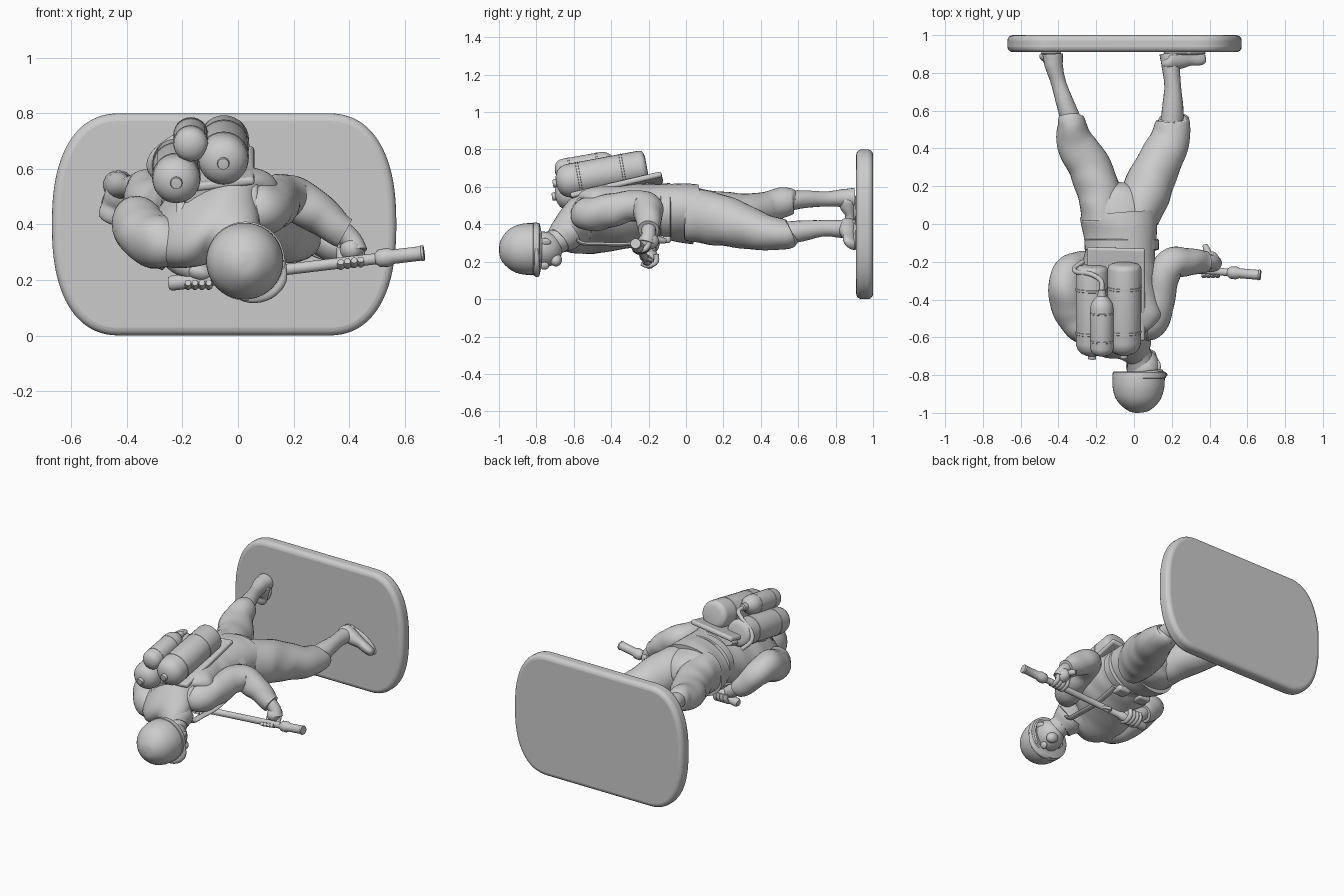
import bpy, bmesh, math
from mathutils import Vector, Matrix


def finish(name, bm):
    bmesh.ops.recalc_face_normals(bm, faces=bm.faces)
    me = bpy.data.meshes.new(name)
    bm.to_mesh(me)
    bm.free()
    ob = bpy.data.objects.new(name, me)
    bpy.context.collection.objects.link(ob)
    return ob


def spline(rows, n):
    """Catmull-Rom resampling of rows of numbers."""
    out = []
    for i in range(len(rows) - 1):
        p0, p1 = rows[max(i - 1, 0)], rows[i]
        p2, p3 = rows[i + 1], rows[min(i + 2, len(rows) - 1)]
        for j in range(n):
            t = j / n
            out.append([.5 * (2 * b + (c - a) * t + (2 * a - 5 * b + 4 * c - d) * t * t
                              + (3 * b - a - 3 * c + d) * t ** 3)
                        for a, b, c, d in zip(p0, p1, p2, p3)])
    out.append(list(rows[-1]))
    return out


def tube(name, rows, sides=24, n=6, fold=0.0, freq=60):
    """Loft along rows of x, y, z, radius[, second radius, shear of z by x]."""
    rows = [tuple(r) + (r[3], 0)[len(r) - 4:] for r in rows]
    pts = spline(rows, n)
    bm, rings, u, s = bmesh.new(), [], None, 0
    for i, p in enumerate(pts):
        c = Vector(p[:3])
        a, b = Vector(pts[max(i - 1, 0)][:3]), Vector(pts[min(i + 1, len(pts) - 1)][:3])
        t = (b - a).normalized()
        s += (c - a).length
        if u is None:
            u = Vector((1, 0, 0)) if abs(t.x) < .85 else Vector((0, 1, 0))
        u = (u - t * u.dot(t)).normalized()
        v = t.cross(u)
        ring = []
        for k in range(sides):
            an = 2 * math.pi * k / sides
            f = 1 + fold * (math.sin(freq * s + 2.6 * math.sin(an + 1)) * (.6 + .4 * math.sin(2 * an))
                            + .7 * math.sin(3 * an + 25 * s))
            o = (u * math.cos(an) * p[3] + v * math.sin(an) * p[4]) * f
            o.z += p[5] * o.x
            ring.append(bm.verts.new(c + o))
        rings.append(ring)
    for r, q in zip(rings, rings[1:]):
        for k in range(sides):
            bm.faces.new((r[k], r[(k + 1) % sides], q[(k + 1) % sides], q[k]))
    bm.faces.new(rings[0])
    bm.faces.new(rings[-1])
    return finish(name, bm)


def turned(name, a, b, profile, sides=28):
    """Straight turned part: profile of (fraction along a-b, radius)."""
    a, b = Vector(a), Vector(b)
    return tube(name, [(*a.lerp(b, t), r) for t, r in profile], sides, 1)


def ball(name, c, r, rot=0):
    bm = bmesh.new()
    bmesh.ops.create_uvsphere(bm, u_segments=24, v_segments=16, radius=1,
                              matrix=Matrix.Translation(c) @ Matrix.Rotation(rot, 4, 'Y') @ Matrix.Diagonal((*r, 1)))
    return finish(name, bm)


def bevel(ob, w):
    m = ob.modifiers.new("bevel", 'BEVEL')
    m.width, m.segments, m.limit_method = w, 4, 'ANGLE'


# base plate standing upright behind the feet
bm = bmesh.new()
outline = []
for k in range(96):
    a = 2 * math.pi * (k + .5) / 96
    ca, sa = math.cos(a), math.sin(a)
    outline.append(bm.verts.new((-.05 + math.copysign(.37, ca) + .25 * math.copysign(abs(ca) ** .84, ca), .91,
                                 .4 + .4 * math.copysign(abs(sa) ** .84, sa))))
face = bm.faces.new(outline)
ext = bmesh.ops.extrude_face_region(bm, geom=[face])
bmesh.ops.translate(bm, vec=(0, .09, 0), verts=[v for v in ext['geom'] if isinstance(v, bmesh.types.BMVert)])
bevel(finish("base_plate", bm), .028)

# jacket, hem and belt
tube("jacket", [(.01, -.69, .30, .065, .07, .1), (-.02, -.64, .36, .11, .09, .2), (-.07, -.58, .40, .2, .125, .25),
                (-.09, -.48, .425, .24, .145, .2), (-.09, -.35, .44, .22, .16, .13),
                (-.08, -.22, .455, .20, .155, .08), (-.07, -.12, .465, .19, .145, 0),
                (-.075, -.02, .46, .205, .152, 0), (-.08, .05, .455, .212, .155, 0)], 40, 6, .016, 45)
tube("belt", [(-.065, -.14, .465, .18, .14), (-.065, -.135, .465, .196, .153),
              (-.065, -.085, .465, .198, .155), (-.065, -.08, .465, .19, .15)], 40, 1)
tube("seat_of_breeches", [(-.08, .0, .455, .2, .145), (-.075, .1, .45, .2, .135),
                          (-.065, .17, .44, .14, .105), (-.06, .21, .43, .05, .04)], 32, 5, .012)
tube("collar", [(-.01, -.615, .365, .10, .09), (.0, -.65, .34, .095, .09), (.015, -.68, .315, .075, .075)], 28, 3)

# legs: breeches, cuffs, wrapped shins
tube("breeches_left", [(-.17, .02, .46, .11, .13), (-.18, .15, .46, .115, .12), (-.235, .3, .465, .113, .1),
                       (-.31, .43, .49, .10, .085), (-.33, .53, .52, .075, .08), (-.335, .565, .53, .066, .066),
                       (-.335, .585, .53, .045, .045)], 28, 8, .018, 42)
tube("breeches_right", [(.03, .02, .45, .10, .14), (.06, .15, .43, .13, .14), (.12, .3, .39, .12, .12),
                        (.185, .43, .355, .108, .095), (.205, .53, .345, .092, .08),
                        (.205, .56, .35, .075, .068), (.205, .57, .355, .05, .05)], 28, 8, .018, 42)
tube("shin_left", [(-.33, .54, .525, .055), (-.365, .64, .535, .047), (-.4, .75, .535, .04),
                   (-.425, .84, .54, .048), (-.43, .9, .54, .055)], 20, 6, .015, 130)
tube("shin_right", [(.2, .52, .35, .062), (.205, .62, .365, .056), (.205, .73, .378, .044),
                    (.195, .83, .375, .048), (.19, .9, .37, .055)], 20, 6, .015, 130)

# boots with soles
for side, heel, toe in (("left", (-.42, .54), (-.46, .415)), ("right", (.175, .395), (.36, .29))):
    h, w = Vector((heel[0], 0, heel[1])), Vector((toe[0], 0, toe[1]))
    rows = []
    for t, y, width, height in ((-.08, .87, .02, .02), (0, .865, .046, .046), (.3, .867, .05, .046),
                                (.6, .88, .048, .033), (.85, .882, .05, .03), (1, .887, .042, .025),
                                (1.06, .89, .018, .014)):
        p = h.lerp(w, t)
        # the loft frame starts from y when the boot points along x
        rows.append((p.x, y, p.z, *((height, width) if side == "right" else (width, height))))
    tube("boot_" + side, rows, 20, 4)
    mid = h.lerp(w, .5)
    ang = math.atan2(-(w - h).z, (w - h).x)
    ball("sole_" + side, (mid.x, .905, mid.z), ((w - h).length * .6, .014, .05), ang)

# arms, cuffs and hands
tube("sleeve_right", [(.03, -.57, .43, .05), (.08, -.53, .45, .09), (.125, -.42, .47, .09), (.15, -.3, .495, .083),
                      (.19, -.215, .495, .083), (.28, -.2, .445, .075), (.36, -.2, .385, .06),
                      (.385, -.2, .37, .056)], 24, 7, .03, 50)
tube("sleeve_left", [(-.2, -.58, .33, .06), (-.27, -.54, .335, .095), (-.33, -.45, .36, .10),
                     (-.36, -.35, .405, .095), (-.355, -.26, .395, .08), (-.29, -.21, .32, .068),
                     (-.24, -.2, .28, .055)], 24, 7, .03, 50)
tube("wrist_right", [(.37, -.2, .38, .04), (.41, -.2, .34, .038), (.425, -.21, .30, .042)], 16, 4)
tube("wrist_left", [(-.26, -.2, .3, .04), (-.2, -.2, .255, .042), (-.14, -.2, .225, .03)], 16, 4)
ball("palm_right", (.41, -.2, .31), (.043, .055, .045))
ball("palm_left", (-.14, -.2, .23), (.055, .05, .035), .3)
for i in range(4):
    x, z = .37 + .024 * i, .275 + .003 * i
    tube("finger_right_%d" % i, [(x, -.19, z + .04, .015), (x, -.21, z - .01, .015), (x, -.25, z - .025, .014),
                                 (x, -.28, z - .01, .012)], 10, 4)
    x = -.18 + .025 * i
    tube("finger_left_%d" % i, [(x, -.16, .24, .015), (x, -.16, .20, .015), (x, -.2, .178, .014),
                                (x, -.24, .19, .011)], 10, 4)
tube("thumb_right", [(.40, -.17, .32, .018), (.385, -.135, .315, .018), (.375, -.11, .31, .013)], 12, 4)

# head and face, turned towards +x and down
face_dir = Vector((.45, 0, -.89))
head = Vector((.05, -.765, .265))
ball("head", head, (.086, .105, .098), .45)
tube("neck", [(-.01, -.62, .36, .075), (.02, -.68, .315, .068), (.04, -.75, .28, .075)], 20, 4)
ball("nose", head + face_dir * .098 + Vector((0, .008, 0)), (.014, .025, .022), .45)
ball("chin", head + face_dir * .062 + Vector((0, .07, 0)), (.042, .032, .034), .45)
for i, s in enumerate((-1, 1)):
    ball("ear_%d" % i, head + Vector((.89, 0, .45)) * .085 * s + Vector((0, .01, 0)), (.014, .034, .024), .45)
    ball("brow_%d" % i, head + face_dir * .085 + Vector((.89, 0, .45)) * .03 * s + Vector((0, -.02, 0)),
         (.03, .01, .012), .45)

# helmet dome, rim and front peak
tube("helmet", [(.02, -1.0, .265, .005), (.02, -.993, .265, .045), (.021, -.967, .265, .085),
                (.022, -.925, .266, .119), (.023, -.87, .267, .136), (.025, -.82, .268, .138),
                (.027, -.787, .268, .135), (.027, -.78, .268, .12)], 40, 4)
tube("helmet_rim", [(.027, -.818, .268, .134), (.027, -.815, .268, .142), (.027, -.785, .268, .139),
                    (.027, -.78, .268, .13)], 40, 1)
tube("helmet_peak", [(.16, -.80, .27, .012, .01), (.155, -.797, .20, .02, .014), (.11, -.797, .152, .022, .016),
                     (.04, -.797, .14, .022, .016), (-.04, -.80, .165, .012, .01)], 14, 6)

# carrying frame and cushion on the back
bm = bmesh.new()
bmesh.ops.create_cube(bm, size=1, matrix=Matrix.Translation((-.095, -.37, .595)) @ Matrix.Rotation(.23, 4, 'X')
                      @ Matrix.Rotation(-.12, 4, 'Y') @ Matrix.Diagonal((.31, .5, .03, 1)))
bevel(finish("back_frame", bm), .012)
tube("cushion", [(-.1, -.6, .5, .1, .04), (-.1, -.5, .52, .16, .07), (-.1, -.3, .56, .14, .06),
                 (-.1, -.16, .59, .13, .03)], 24, 5)

# tanks, each with bands and valves
tanks = (("tank_large_right", (-.053, -.695, .62), (-.05, -.21, .71), .09),
         ("tank_large_left", (-.222, -.70, .55), (-.222, -.22, .63), .086),
         ("tank_small", (-.17, -.70, .68), (-.17, -.39, .735), .062))
for name, a, b, r in tanks:
    dome = [(.0, .1), (.01, .4), (.035, .7), (.075, .89), (.12, .98), (.15, 1)]
    end = [(.94, 1), (.97, .95), (.99, .82), (1, .6)]
    if name == "tank_small":
        end = [(.82, 1), (.9, .92), (.98, .65), (1.03, .38), (1.13, .33), (1.14, .22)]
    turned(name, a, b, [(t, k * r) for t, k in dome + end])
    for i, t in enumerate((.24, .72)):
        turned("%s_band_%d" % (name, i), a, b, [(t, r * .98), (t + .006, r * 1.02), (t + .03, r * 1.02),
                                                (t + .036, r * .98)])
    if r > .08:
        turned(name + "_valve", a, b, [(-.035, .012), (-.033, .02), (-.01, .022), (.05, .022)], 16)

# feed pipe across the tanks
tube("feed_pipe", [(-.17, -.35, .74, .013), (-.175, -.30, .735, .013), (-.23, -.265, .71, .013),
                   (-.30, -.255, .655, .013), (-.315, -.235, .6, .013), (-.27, -.2, .55, .013)], 12, 6)

# shoulder straps and chest pouches
for name, x, dz in (("strap_right", .05, .0), ("strap_left", -.2, -.05)):
    tube(name, [(x, -.46, .56 + dz, .022, .01), (x, -.56, .54 + dz, .022, .01), (x, -.615, .43 + dz, .022, .01),
                (x, -.575, .31 + dz, .022, .01), (x, -.46, .295 + dz * .5, .022, .01), (x, -.3, .295, .022, .01),
                (x, -.12, .33, .022, .01)], 12, 6)
for i, x in enumerate((-.16, .0)):
    bm = bmesh.new()
    bmesh.ops.create_cube(bm, size=1, matrix=Matrix.Translation((x, -.12, .32)) @ Matrix.Diagonal((.09, .08, .04, 1)))
    bevel(finish("belt_pouch_%d" % i, bm), .015)

# lance held across the chest
turned("lance", (-.25, -.195, .187), (.67, -.27, .297),
       [(0, .02), (.01, .027), (.2, .027), (.21, .02), (.5, .02), (.81, .02), (.825, .032), (.86, .034), (.88, .026),
        (.985, .026), (.99, .029), (1, .027), (1, .018), (.97, .016)], 20)
tube("lance_trigger", [(.02, -.22, .21, .01), (.04, -.18, .205, .01), (.08, -.22, .22, .01)], 10, 4)

# smooth shading, keeping hard edges
bpy.ops.object.select_all(action='SELECT')
bpy.context.view_layer.objects.active = bpy.data.objects["jacket"]
bpy.ops.object.shade_smooth_by_angle(angle=math.radians(40))
